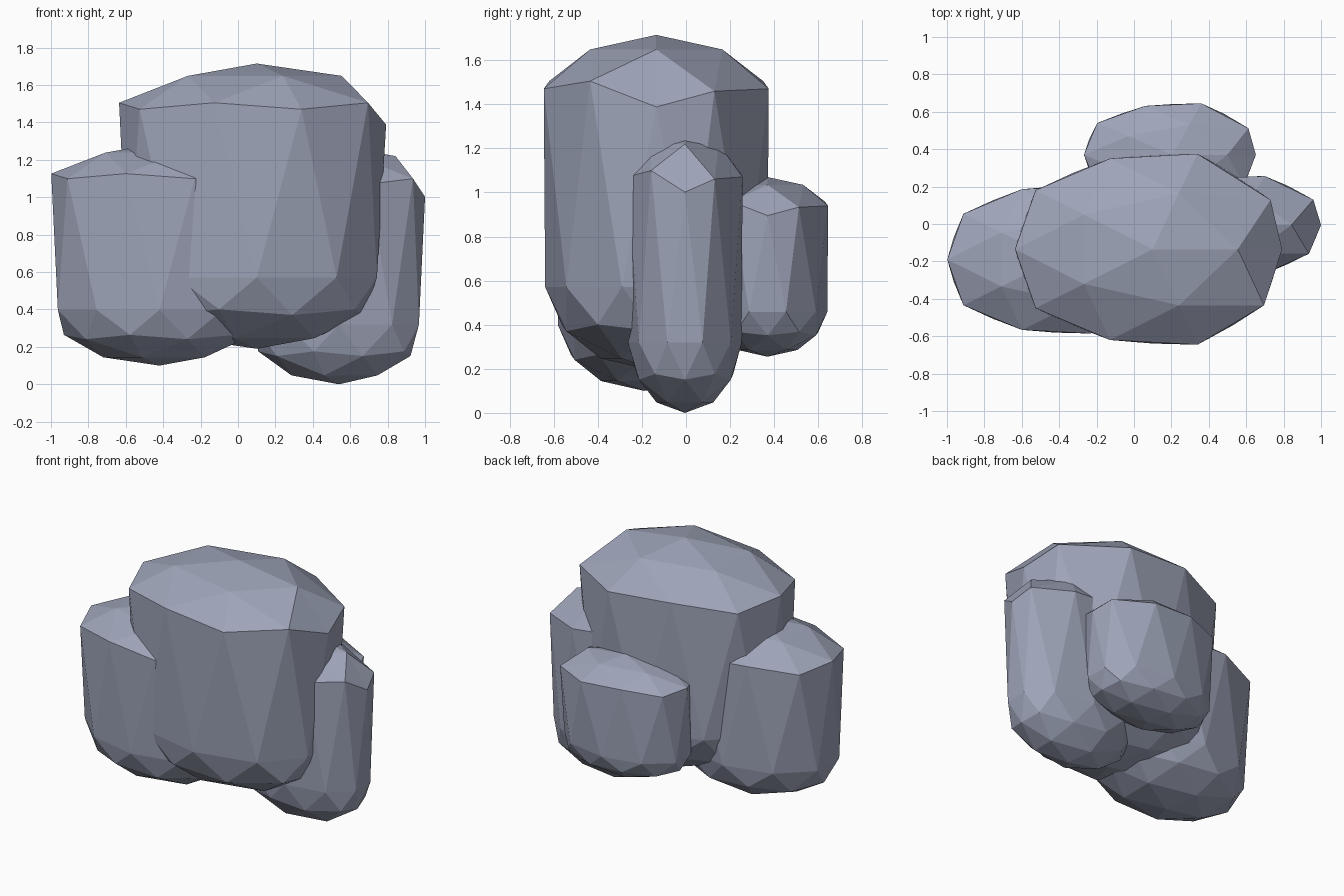
import bpy, bmesh
from mathutils import Vector

if "Cube" in bpy.data.objects:
    bpy.data.objects.remove(bpy.data.objects["Cube"])

stone = bpy.data.materials.new("blue_grey_stone")
stone.diffuse_color = (0.34, 0.37, 0.48, 1)
stone.use_nodes = True
stone.node_tree.nodes["Principled BSDF"].inputs["Base Color"].default_value = stone.diffuse_color


def boulder(name, centre, radius, bottom, height):
    """Icosphere stretched at its waist, narrower below, chipped on the +x end."""
    bm = bmesh.new()
    bmesh.ops.create_icosphere(bm, subdivisions=2, radius=1)
    for v in bm.verts:
        x, y, z = v.co
        upper = z > 0.05
        h = 0.71 + 0.29 * z if upper else 0.25 + 0.25 * z
        # chipped +x end
        if x > 0.8:
            if upper:
                x, h = 0.80, h - 0.054
            else:
                x *= 0.93
        elif upper and 0.6 < x < 0.72 and y > 0.4:
            x, y, h = x + 0.04, y - 0.06, h - 0.03
        # lower half is slimmer
        k = 1.0 if upper else 0.84
        v.co = Vector((centre[0] + x * k * radius[0],
                       centre[1] + y * k * radius[1],
                       bottom + h * height))
    me = bpy.data.meshes.new(name)
    bm.to_mesh(me)
    bm.free()
    me.materials.append(stone)
    ob = bpy.data.objects.new(name, me)
    bpy.context.collection.objects.link(ob)


boulder("main_boulder", (0.10, -0.135), (0.865, 0.60), 0.19, 1.525)
boulder("left_boulder", (-0.42, -0.19), (0.68, 0.465), 0.10, 1.19)
boulder("right_boulder", (0.54, -0.005), (0.575, 0.307), 0.0, 1.275)
boulder("back_boulder", (0.206, 0.37), (0.557, 0.323), 0.255, 0.815)
